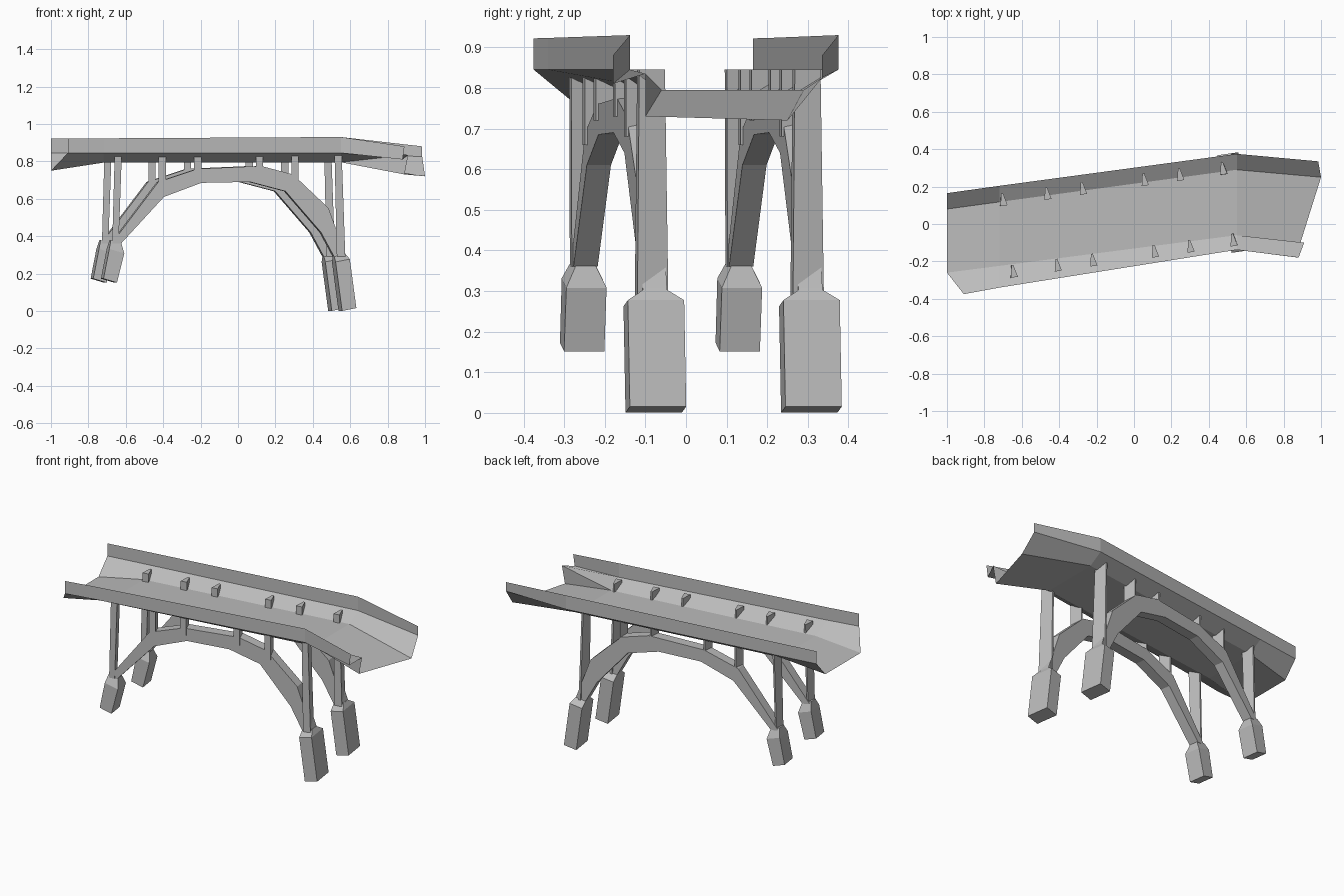
import bpy, bmesh, math
from mathutils import Vector

if "Cube" in bpy.data.objects:
    bpy.data.objects.remove(bpy.data.objects["Cube"])

# One plain stone colour
stone = bpy.data.materials.new("light_grey_stone")
stone.use_nodes = True
COLOUR = (0.5, 0.5, 0.5, 1)
stone.diffuse_color = COLOUR
stone.node_tree.nodes["Principled BSDF"].inputs["Base Color"].default_value = COLOUR

SKEW = math.radians(8.1)


def skewed(x, off, z):
    """Point on the front arch plane, moved sideways across the bridge by off."""
    y = -0.25 + math.tan(SKEW) * (x + 0.65)
    return Vector((x - off * math.sin(SKEW), y + off * math.cos(SKEW), z))


def loft(name, rings, closed=True):
    """Join matching rings of points; closed rings also get end caps."""
    bm = bmesh.new()
    rows = [[bm.verts.new(p) for p in ring] for ring in rings]
    n = len(rows[0])
    for a, b in zip(rows, rows[1:]):
        for i in range(n if closed else n - 1):
            j = (i + 1) % n
            bm.faces.new((a[i], a[j], b[j], b[i]))
    if closed:
        bm.faces.new(rows[0])
        bm.faces.new(rows[-1])
    bmesh.ops.remove_doubles(bm, verts=bm.verts, dist=0.0005)
    bmesh.ops.recalc_face_normals(bm, faces=bm.faces)
    mesh = bpy.data.meshes.new(name)
    bm.to_mesh(mesh)
    bm.free()
    mesh.materials.append(stone)
    obj = bpy.data.objects.new(name, mesh)
    bpy.context.collection.objects.link(obj)
    return obj


# Deck sheet: rail top, rail foot, ledge edge, floor front, floor back, rail foot, rail top
def deck_section(front, floor_front, floor_back, back, floor_z, low, high):
    f, a, b, k = front, floor_front, floor_back, back
    return [(*f, high), (*f, low), (*a, floor_z), (*a, floor_z),
            (*b, floor_z), (*k, low), (*k, high)]


deck_rings = [
    deck_section((-0.91, -0.375), (-1, -0.26), (-1, 0.08), (-1, 0.165), 0.75, 0.845, 0.922),
    deck_section((-0.72, -0.34), (-0.72, -0.224), (-0.72, 0.118), (-0.72, 0.204), 0.793, 0.845, 0.923),
    deck_section((0.55, -0.138), (0.55, -0.06), (0.55, 0.29), (0.55, 0.375), 0.795, 0.845, 0.93),
    [(0.89, -0.18, 0.88), (0.88, -0.18, 0.81), (0.91, -0.1, 0.835), (0.89, -0.1, 0.73),
     (1, 0.25, 0.72), (0.985, 0.335, 0.825), (0.985, 0.335, 0.88)],
]
loft("deck", deck_rings, closed=False)


# Supports of the front side, repeated for the back side
def post(name, x_top, x_base, z_base, spread=1.0):
    rings = []
    for x, z, s in ((x_top, 0.845, 1), (x_base, z_base, spread)):
        rings.append([skewed(x + dx * s, off * s, z) for dx, off in
                      ((-0.019, -0.036), (0.019, -0.036), (0.004, 0.03), (-0.006, 0.03))])
    return loft(name, rings)


def foot(name, rings, tilt):
    out = []
    for x, z, hx, hv in rings:
        out.append([skewed(x + sx * hx, sv * hv, z + sx * hx * tilt)
                    for sx, sv in ((-1, -1), (1, -1), (1, 1), (-1, 1))])
    return loft(name, out)


# Arch stations: upper x, upper z, lower x, lower z
ARCH = [(-0.68, 0.36, -0.63, 0.36), (-0.43, 0.69, -0.40, 0.61),
        (-0.22, 0.76, -0.20, 0.685), (0.12, 0.775, 0.06, 0.69),
        (0.29, 0.73, 0.25, 0.64), (0.48, 0.55, 0.44, 0.42),
        (0.57, 0.3, 0.51, 0.29)]


def arch(name):
    rings = []
    for xu, zu, xl, zl in ARCH:
        rings.append([skewed(xu, -0.03, zu), skewed(xu, 0.03, zu),
                      skewed(xl, 0.03, zl), skewed(xl, -0.03, zl)])
    return loft(name, rings)


for side, shift in (("front", (0, 0, 0)), ("back", (-0.055, 0.383, 0))):
    parts = [arch(side + "_arch")]
    for i, (x, z) in enumerate(((-0.41, 0.66), (-0.22, 0.72), (0.11, 0.73), (0.30, 0.68))):
        parts.append(post(f"{side}_short_post_{i + 1}", x, x, z))
    parts.append(post(side + "_long_post_right", -0.645, -0.66, 0.36, 0.9))
    parts.append(post(side + "_long_post_left", 0.53, 0.545, 0.29, 1.2))
    parts.append(foot(side + "_foot_right", [
        (-0.655, 0.37, 0.028, 0.025), (-0.655, 0.32, 0.04, 0.05),
        (-0.69, 0.162, 0.036, 0.05)], -0.3))
    parts.append(foot(side + "_foot_left", [
        (0.54, 0.3, 0.03, 0.025), (0.55, 0.27, 0.038, 0.07),
        (0.585, 0.008, 0.038, 0.07)], 0.2))
    for part in parts:
        part.location = shift
